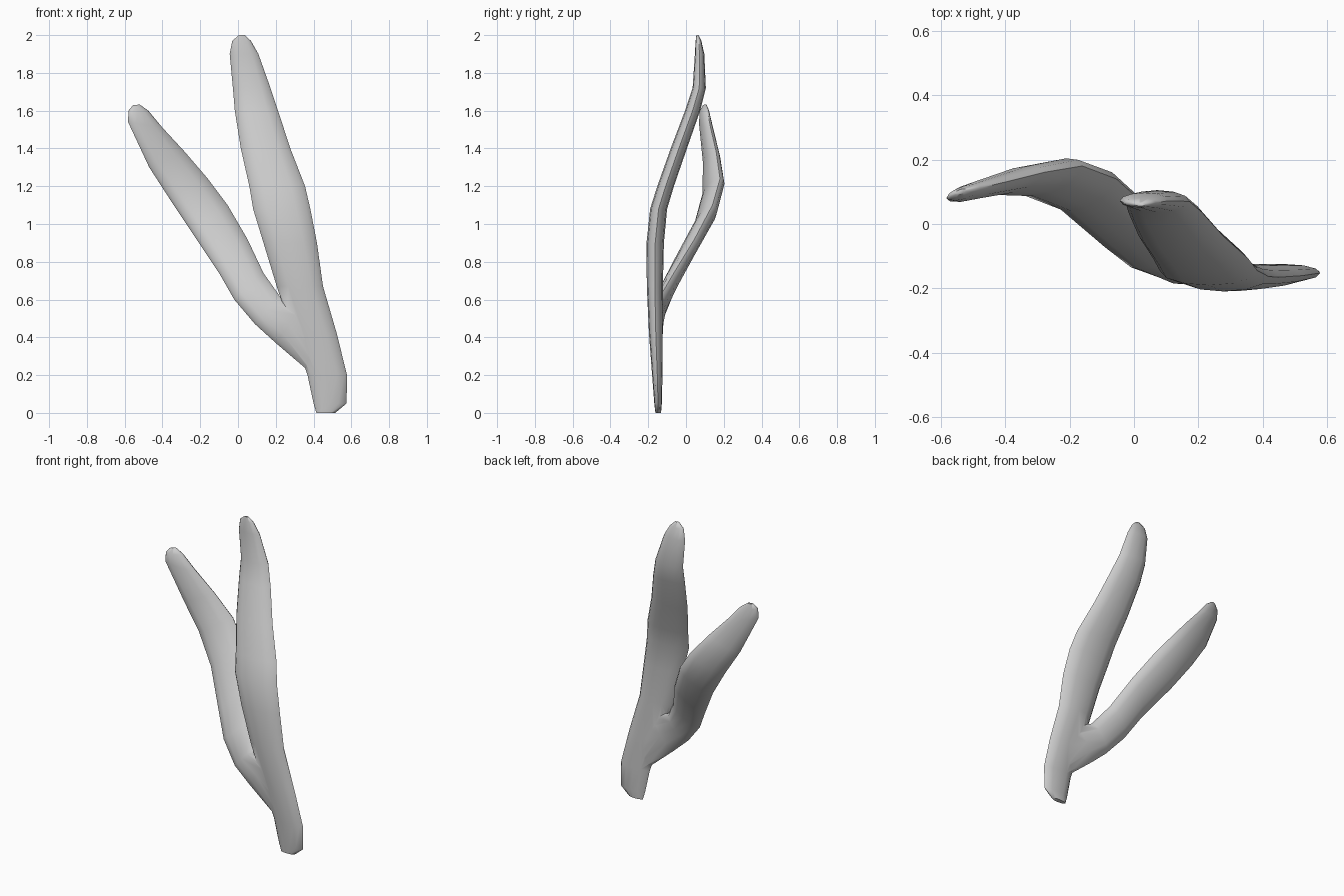
import bpy, bmesh, math

SIDES = 12


def loft(name, sections):
    """Skin flattened oval sections: xl, zl, yl, xr, zr, yr, thickness."""
    bm = bmesh.new()
    rings = []
    for xl, zl, yl, xr, zr, yr, t in sections:
        ring = []
        for i in range(SIDES):
            a = 2 * math.pi * i / SIDES
            u = 0.5 + 0.5 * math.cos(a)
            ring.append(bm.verts.new((xl + (xr - xl) * u,
                                      yl + (yr - yl) * u + t / 2 * math.sin(a),
                                      zl + (zr - zl) * u)))
        rings.append(ring)
    for a, b in zip(rings, rings[1:]):
        for i in range(SIDES):
            j = (i + 1) % SIDES
            bm.faces.new((a[i], a[j], b[j], b[i]))
    bm.faces.new(rings[0])
    bm.faces.new(rings[-1])
    bmesh.ops.recalc_face_normals(bm, faces=bm.faces)
    me = bpy.data.meshes.new(name)
    bm.to_mesh(me)
    bm.free()
    ob = bpy.data.objects.new(name, me)
    bpy.context.collection.objects.link(ob)
    return ob


# Tall main blade: z, left x, right x, centre y, thickness
stem_rows = [
    (0.00, .415, .515, -.147, .03), (0.05, .400, .575, -.148, .04),
    (0.20, .368, .577, -.152, .055), (0.42, .290, .523, -.160, .072),
    (0.67, .205, .450, -.165, .085), (0.90, .135, .418, -.163, .092),
    (1.08, .080, .383, -.145, .090), (1.20, .060, .355, -.108, .088),
    (1.40, .015, .277, -.038, .086), (1.60, -.017, .212, .035, .080),
    (1.72, -.027, .172, .070, .070), (1.90, -.044, .108, .072, .050),
    (1.97, -.030, .068, .066, .030), (2.00, .005, .035, .061, .012)]
stem = loft("coral_branch", [(l, z, y, r, z, y, t) for z, l, r, y, t in stem_rows])

# Shorter side blade, sections roughly square to its lean
side = loft("side_branch", [
    (.37, .225, -.152, .46, .42, -.157, .055),
    (.20, .37, -.157, .34, .57, -.160, .075),
    (.09, .47, -.155, .22, .62, -.135, .080),
    (-.02, .60, -.115, .135, .74, -.065, .090),
    (-.10, .74, -.055, .05, .92, .045, .095),
    (-.24, .95, .065, -.055, 1.10, .140, .100),
    (-.36, 1.13, .110, -.16, 1.24, .180, .095),
    (-.47, 1.30, .110, -.28, 1.38, .160, .075),
    (-.582, 1.54, .080, -.40, 1.51, .130, .055),
    (-.580, 1.60, .083, -.475, 1.60, .112, .040),
    (-.555, 1.63, .095, -.520, 1.632, .105, .015)])

# Fuse both blades into one skin
mod = stem.modifiers.new("fuse", 'BOOLEAN')
mod.operation = 'UNION'
mod.solver = 'EXACT'
mod.object = side
bpy.context.view_layer.objects.active = stem
stem.select_set(True)
bpy.ops.object.modifier_apply(modifier=mod.name)
bpy.data.objects.remove(side)
bpy.ops.object.shade_smooth_by_angle(angle=math.radians(60))
